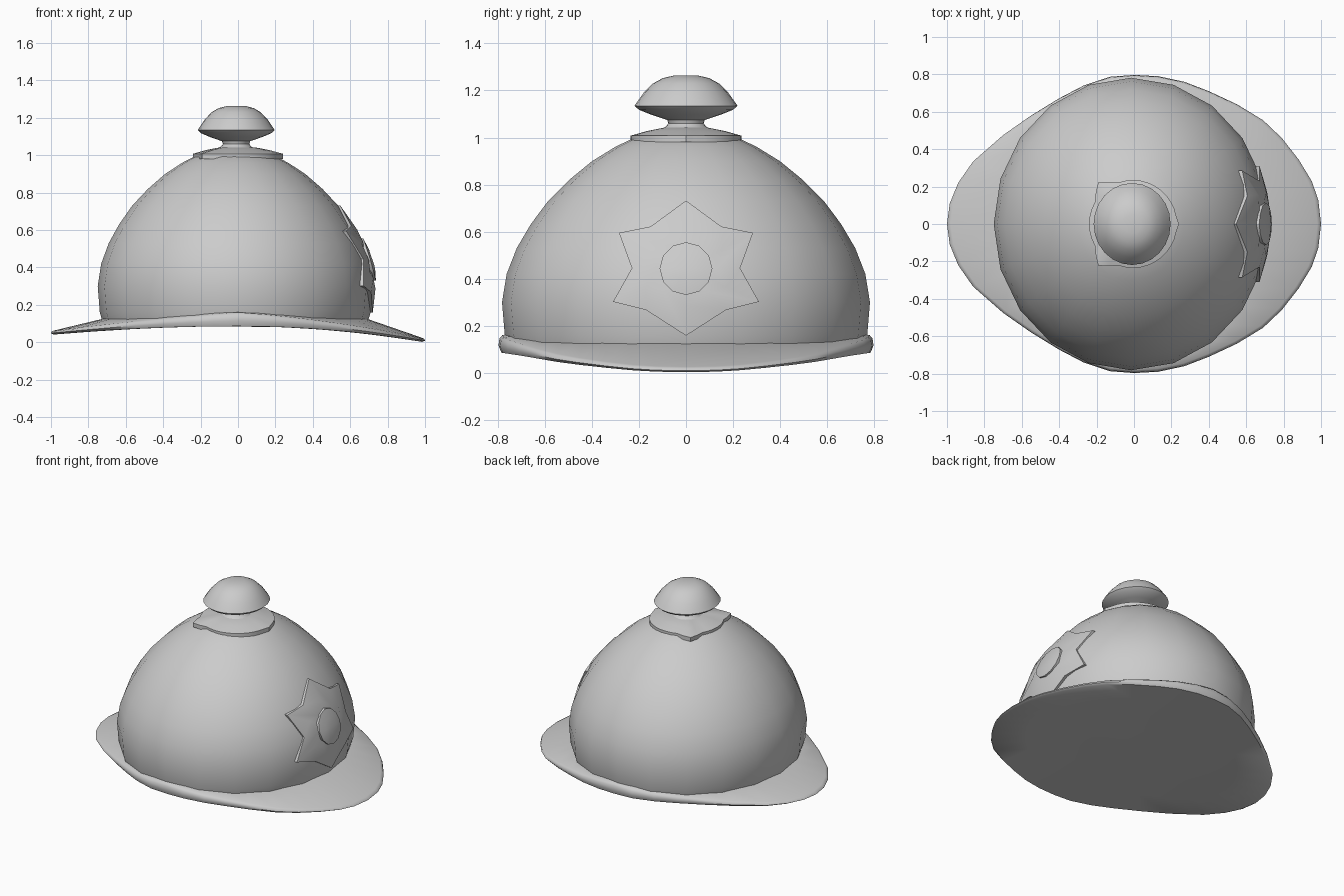
import bpy, bmesh, math
from math import sin, cos, pi, sqrt

if "Cube" in bpy.data.objects:
    bpy.data.objects.remove(bpy.data.objects["Cube"])


def finish(name, verts, faces, angle=40):
    me = bpy.data.meshes.new(name)
    me.from_pydata(verts, [], faces)
    bm = bmesh.new()
    bm.from_mesh(me)
    bmesh.ops.recalc_face_normals(bm, faces=bm.faces)
    bm.to_mesh(me)
    bm.free()
    ob = bpy.data.objects.new(name, me)
    bpy.context.collection.objects.link(ob)
    bpy.ops.object.select_all(action='DESELECT')
    ob.select_set(True)
    bpy.context.view_layer.objects.active = ob
    bpy.ops.object.shade_smooth_by_angle(angle=math.radians(angle))
    return ob


def loft(name, rings, angle=40, cap_start=True, cap_end=True):
    n = len(rings[0])
    verts = [v for r in rings for v in r]
    faces = [(k * n + i, k * n + (i + 1) % n, (k + 1) * n + (i + 1) % n, (k + 1) * n + i)
             for k in range(len(rings) - 1) for i in range(n)]
    for on, ring, z_start in ((cap_start, rings[0], 0), (cap_end, rings[-1], (len(rings) - 1) * n)):
        if on:
            verts.append(tuple(sum(p[a] for p in ring) / n for a in range(3)))
            faces += [(z_start + i, z_start + (i + 1) % n, len(verts) - 1) for i in range(n)]
    return finish(name, verts, faces, angle)


def oval(cx, rx, ry, z, n):
    return [(cx + rx * cos(2 * pi * i / n), ry * sin(2 * pi * i / n), z) for i in range(n)]


def lerp(table, x):
    for (a, fa), (b, fb) in zip(table, table[1:]):
        if x <= b:
            return fa + (fb - fa) * (x - a) / (b - a)
    return table[-1][1]


# Dome: oval lathe profile (height, fraction of full width)
CX, RX, RY = -0.015, 0.735, 0.782
dome = [(.11, .965), (.16, .985), (.3, 1.0), (.42, .975), (.53, .92), (.63, .845), (.73, .75),
        (.82, .635), (.9, .51), (.96, .385), (1.0, .28), (1.025, .13)]
loft("dome", [oval(CX, RX * f, RY * f, z, 20) for z, f in dome], cap_start=False)

# Brim: saddle-shaped plate with pointed oval outline and rounded edge
half = [(1, 0), (.985, .13), (.95, .23), (.88, .345), (.79, .46), (.69, .555), (.55, .64), (.4, .71),
        (.27, .76), (.13, .79), (0, .797), (-.13, .787), (-.27, .74), (-.4, .672), (-.55, .58),
        (-.7, .475), (-.86, .335), (-.94, .22), (-.985, .11), (-1, 0)]
outline = half + [(x, -y) for x, y in half[-2:0:-1]]


def under(x):
    return .086 - (.086 if x > 0 else .046) * x * x


def brim_ring(scale, lift):
    ring = []
    for x, y in outline:
        thick = .022 + .052 * (1 - abs(x)) ** 1.3
        ring.append((x * scale, y * scale, under(x * scale) + thick * lift))
    return ring


inner = []
for x, y in outline:
    a = math.atan2(y / RY, (x - CX) / RX)
    inner.append((CX + RX * .95 * cos(a), RY * .95 * sin(a), .128 + .035 * sin(a) ** 8))
loft("brim", [inner, brim_ring(.98, 1), brim_ring(.995, .8), brim_ring(1, .4), brim_ring(.985, 0),
              brim_ring(.75, 0), brim_ring(.5, 0), brim_ring(.25, 0)], 50)

# Crown plate: thin collar with three slight points
def plate_ring(s, z):
    ring = []
    for i in range(36):
        a = 2 * pi * i / 36
        r = .235 + (.055 if i in (13, 23) else .025 if i in (12, 14, 22, 24) else .01 if i == 0 else 0)
        ring.append((-.005 + r * s * cos(a), r * s * sin(a), z))
    return ring


loft("crown_plate", [plate_ring(1, .98), plate_ring(1, 1.008), plate_ring(.7, 1.028), plate_ring(.4, 1.042)], 35)

# Finial: neck and mushroom knob
knob = [(.12, 1.03), (.085, 1.047), (.075, 1.06), (.08, 1.075), (.15, 1.098), (.2, 1.118), (.219, 1.135),
        (.205, 1.155), (.18, 1.19), (.14, 1.23), (.1, 1.252), (.05, 1.264)]
loft("finial_knob", [oval(-.01, r * .94, r, z, 24) for r, z in knob], 50)

# Badge: six-pointed star plate wrapped on the +x side of the dome, with a raised hub
def dome_x(y, z):
    f = lerp(dome, z)
    return CX + RX * sqrt(max(0, f * f - (y / RY) ** 2))


def on_dome(pts, s, offset):
    return [(dome_x(y * s, .443 + (z - .443) * s) + offset, y * s, .443 + (z - .443) * s) for y, z in pts]


side = [(0, .732), (.15, .622), (.285, .595), (.23, .445), (.31, .302), (.17, .267), (0, .158)]
star = side + [(-y, z) for y, z in side[-2:0:-1]]
loft("badge_star", [on_dome(star, 1, -.03), on_dome(star, 1, .012), on_dome(star, .55, .016)], 30)
hub = [(.112 * sin(2 * pi * i / 12), .443 + .112 * cos(2 * pi * i / 12)) for i in range(12)]
loft("badge_hub", [on_dome(hub, 1, 0), on_dome(hub, 1, .022), on_dome(hub, .5, .027)], 30)
